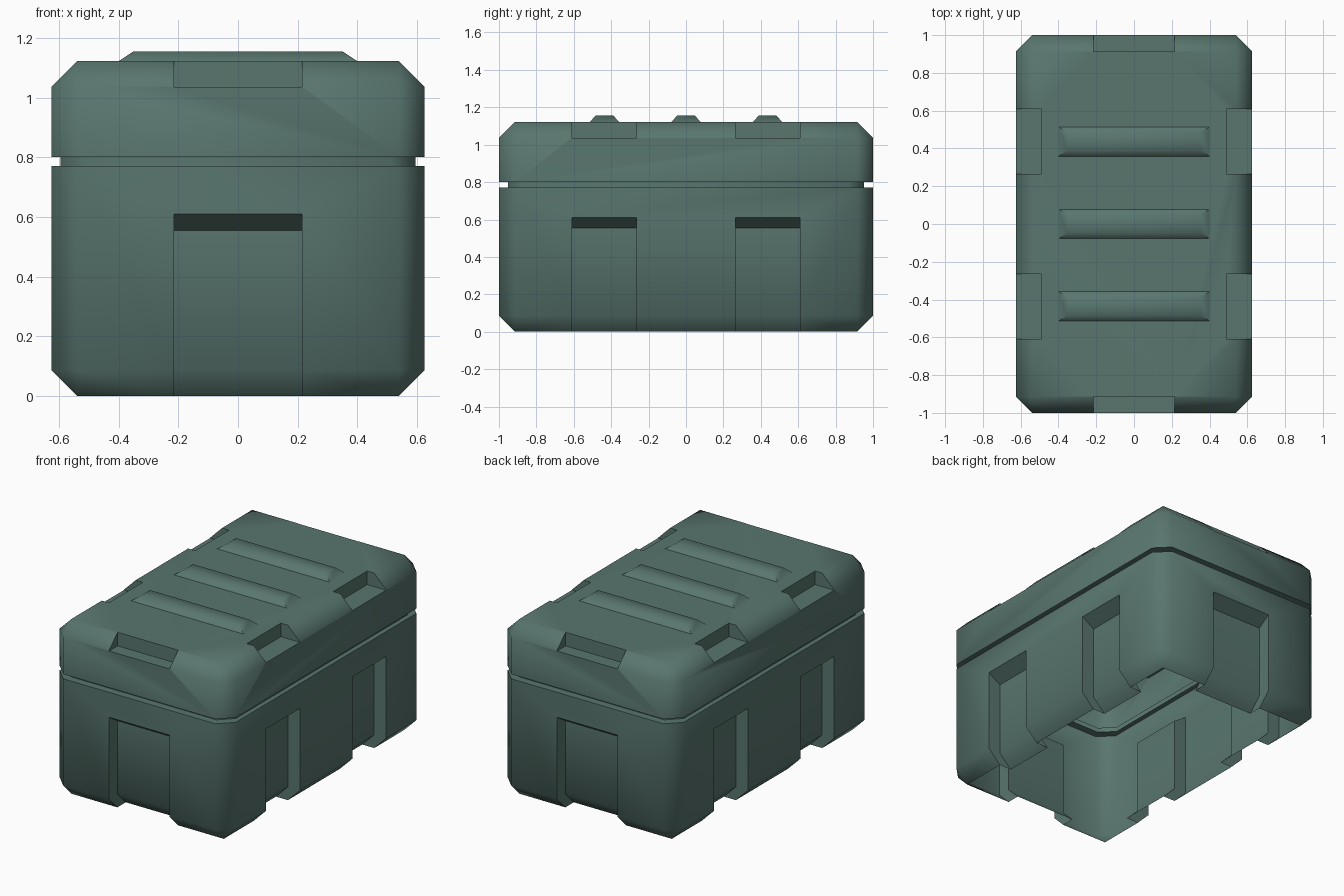
import bpy, bmesh, math
from mathutils import Vector

if "Cube" in bpy.data.objects:
    bpy.data.objects.remove(bpy.data.objects["Cube"])

HX, HY, C = 0.625, 1.0, 0.085      # half sizes, chamfer
mat = bpy.data.materials.new("grey_green")
mat.diffuse_color = (0.10, 0.18, 0.158, 1)
mat.use_nodes = True
mat.node_tree.nodes["Principled BSDF"].inputs["Base Color"].default_value = mat.diffuse_color


def make(name, bm):
    bmesh.ops.remove_doubles(bm, verts=bm.verts, dist=1e-5)
    bmesh.ops.dissolve_degenerate(bm, edges=bm.edges, dist=1e-5)
    bmesh.ops.recalc_face_normals(bm, faces=bm.faces)
    me = bpy.data.meshes.new(name)
    bm.to_mesh(me)
    bm.free()
    me.materials.append(mat)
    ob = bpy.data.objects.new(name, me)
    bpy.context.collection.objects.link(ob)
    return ob


def ring(kind, z):
    """Eight-point outline: chamfered, narrowed for the groove, or plain inset rectangle."""
    s = 0.952 if kind == "groove" else 1
    pts = []
    for sx, sy in ((1, 1), (-1, 1), (-1, -1), (1, -1)):
        a, b = (sx * HX, sy * (HY - C)), (sx * (HX - C), sy * HY)
        if kind == "rect":
            a = b = (sx * (HX - C), sy * (HY - C))
        pts += [a, b] if sx * sy > 0 else [b, a]
    return [Vector((x * s, y * s, z)) for x, y in pts]


def loft(name, rings):
    bm = bmesh.new()
    vs = [[bm.verts.new(p) for p in ring(*r)] for r in rings]
    for a, b in zip(vs, vs[1:]):
        for i in range(8):
            j = (i + 1) % 8
            bm.faces.new((a[i], a[j], b[j], b[i]))
    bm.faces.new(vs[0][::-1])
    bm.faces.new(vs[-1])
    return make(name, bm)


def prism(bm, profile, out, dist, centre, half):
    """Extrude a (depth, height) profile sideways on the wall facing 'out'."""
    out = Vector(out)
    tan = Vector((-out.y, out.x, 0))
    loops = [[bm.verts.new(out * (dist - d) + tan * (centre + s * half) + Vector((0, 0, z)))
              for d, z in profile] for s in (-1, 1)]
    n = len(profile)
    for i in range(n):
        j = (i + 1) % n
        bm.faces.new((loops[0][i], loops[0][j], loops[1][j], loops[1][i]))
    bm.faces.new(loops[0][::-1])
    bm.faces.new(loops[1])


def cutters(name, end_profile, side_profile):
    bm = bmesh.new()
    for s in (-1, 1):
        prism(bm, end_profile, (0, s, 0), HY, 0, 0.215)
        for c in (-0.4375, 0.4375):
            prism(bm, side_profile, (s, 0, 0), HX, c, 0.172)
    ob = make(name, bm)
    ob.hide_render = True
    return ob


def finish(ob, cutter):
    """Cut, then open the hidden caps so the case is a hollow shell."""
    mod = ob.modifiers.new("cut", 'BOOLEAN')
    mod.operation, mod.solver, mod.object = 'DIFFERENCE', 'EXACT', cutter
    dg = bpy.context.evaluated_depsgraph_get()
    ob_mesh = bpy.data.meshes.new_from_object(ob.evaluated_get(dg))
    ob.modifiers.clear()
    ob.data = ob_mesh
    bpy.data.objects.remove(cutter)
    bm = bmesh.new()
    bm.from_mesh(ob_mesh)
    caps = [f for f in bm.faces if abs(f.normal.z) > 0.9 and f.calc_area() > 1
            and f.calc_center_median().z < 0.9]
    bmesh.ops.delete(bm, geom=caps, context='FACES')
    bm.to_mesh(ob_mesh)
    bm.free()


# Case body with groove, and wall recesses that follow the bottom chamfer
body = loft("case_body", [("rect", 0), ("oct", C), ("oct", 0.77), ("groove", 0.77), ("groove", 0.80)])
recess = [(-0.1, 0.675), (0.085, 0.555), (0.085, 0.085), (0.22, -0.05), (-0.1, -0.05)]
finish(body, cutters("recess_cutter", recess, recess))

# Lid with stepped notches in its top edge
lid = loft("lid", [("groove", 0.80), ("oct", 0.80), ("oct", 1.122 - C), ("rect", 1.122)])


def step(d):
    return [(-0.1, 1.035), (d, 1.035), (d, 1.3), (-0.1, 1.3)]


finish(lid, cutters("notch_cutter", step(0.087), step(0.135)))

# Raised ribs across the lid
bm = bmesh.new()
for y in (-0.436, 0, 0.436):
    lo, hi = [[bm.verts.new((sx * w, y + sy * h, z)) for sx, sy in ((1, 1), (-1, 1), (-1, -1), (1, -1))]
              for w, h, z in ((0.40, 0.078, 1.122), (0.35, 0.048, 1.155))]
    for i in range(4):
        j = (i + 1) % 4
        bm.faces.new((lo[i], lo[j], hi[j], hi[i]))
    bm.faces.new(hi)
ribs = make("lid_ribs", bm)

# Smooth shading over the chamfers
for ob in (body, lid, ribs):
    ob.select_set(True)
bpy.context.view_layer.objects.active = body
bpy.ops.object.shade_smooth_by_angle(angle=math.radians(50))
